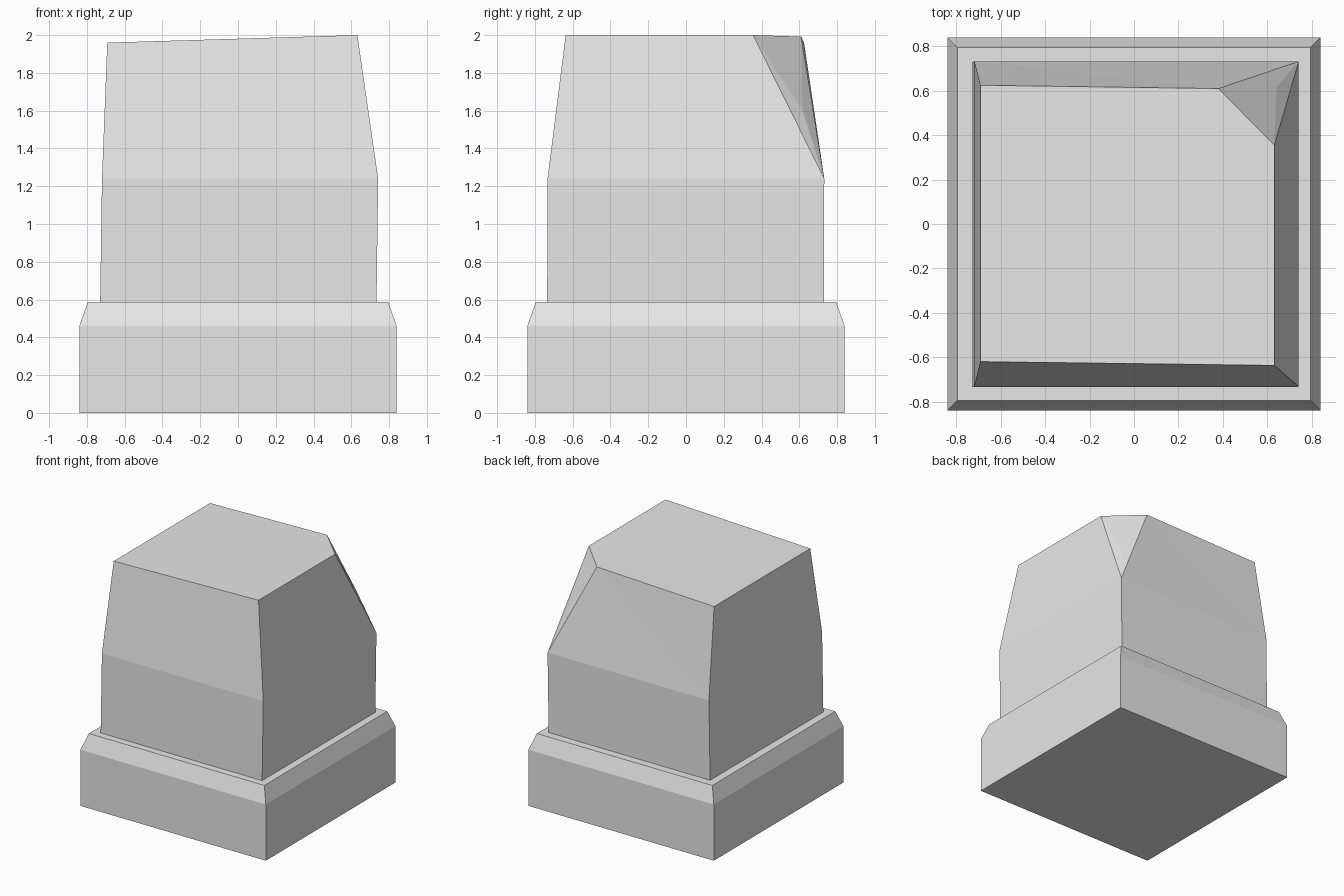
import bpy
import bmesh

cube = bpy.data.objects.get("Cube")
if cube:
    bpy.data.objects.remove(cube, do_unlink=True)

# One plain stone grey
stone = bpy.data.materials.new("stone_grey")
stone.use_nodes = True
grey = (0.8, 0.8, 0.8, 1)
stone.diffuse_color = grey
stone.node_tree.nodes["Principled BSDF"].inputs["Base Color"].default_value = grey


def ring(bm, x0, x1, y0, y1, z):
    """Four corners, counter-clockwise from front right."""
    corners = ((x0, y0), (x1, y0), (x1, y1), (x0, y1))
    return [bm.verts.new((x, y, z)) for x, y in corners]


def bridge(bm, low, high, sides=range(4)):
    for i in sides:
        j = (i + 1) % 4
        bm.faces.new((low[i], low[j], high[j], high[i]))


def finish(bm, name):
    bmesh.ops.recalc_face_normals(bm, faces=bm.faces)
    mesh = bpy.data.meshes.new(name)
    bm.to_mesh(mesh)
    bm.free()
    mesh.materials.append(stone)
    obj = bpy.data.objects.new(name, mesh)
    bpy.context.collection.objects.link(obj)


# Square plinth with a sloped upper rim
bm = bmesh.new()
rings = [ring(bm, -r, r, -r, r, z)
         for r, z in ((0.84, 0), (0.84, 0.46), (0.795, 0.587))]
bm.faces.new(rings[0][::-1])
for low, high in zip(rings, rings[1:]):
    bridge(bm, low, high)
bm.faces.new(rings[-1])
finish(bm, "plinth")

# Upright block, tapering above its middle
bm = bmesh.new()
foot = ring(bm, -0.73, 0.733, -0.735, 0.73, 0.57)
waist = ring(bm, -0.72, 0.742, -0.733, 0.732, 1.24)
bm.faces.new(foot[::-1])
bridge(bm, foot, waist)

# Slanted top, with the back left corner broken off
top_fr, top_fl, chip_side, chip_low, chip_back, top_br = [
    bm.verts.new(co) for co in (
        (-0.692, -0.62, 1.96), (0.632, -0.637, 2.0), (0.632, 0.355, 2.0),
        (0.642, 0.617, 1.6), (0.38, 0.61, 1.992), (-0.692, 0.625, 1.96))]
w_fr, w_fl, w_bl, w_br = waist
for face in (
        (w_fr, w_fl, top_fl, top_fr),           # front
        (w_br, w_fr, top_fr, top_br),           # right
        (w_fl, w_bl, chip_side, top_fl),        # left
        (w_bl, chip_low, chip_side),
        (w_br, top_br, chip_back),              # back
        (w_br, chip_back, w_bl),
        (w_bl, chip_back, chip_low),
        (chip_low, chip_back, chip_side),       # broken corner
        (top_fr, top_fl, chip_side, chip_back, top_br)):
    bm.faces.new(face)
finish(bm, "chipped_block")
